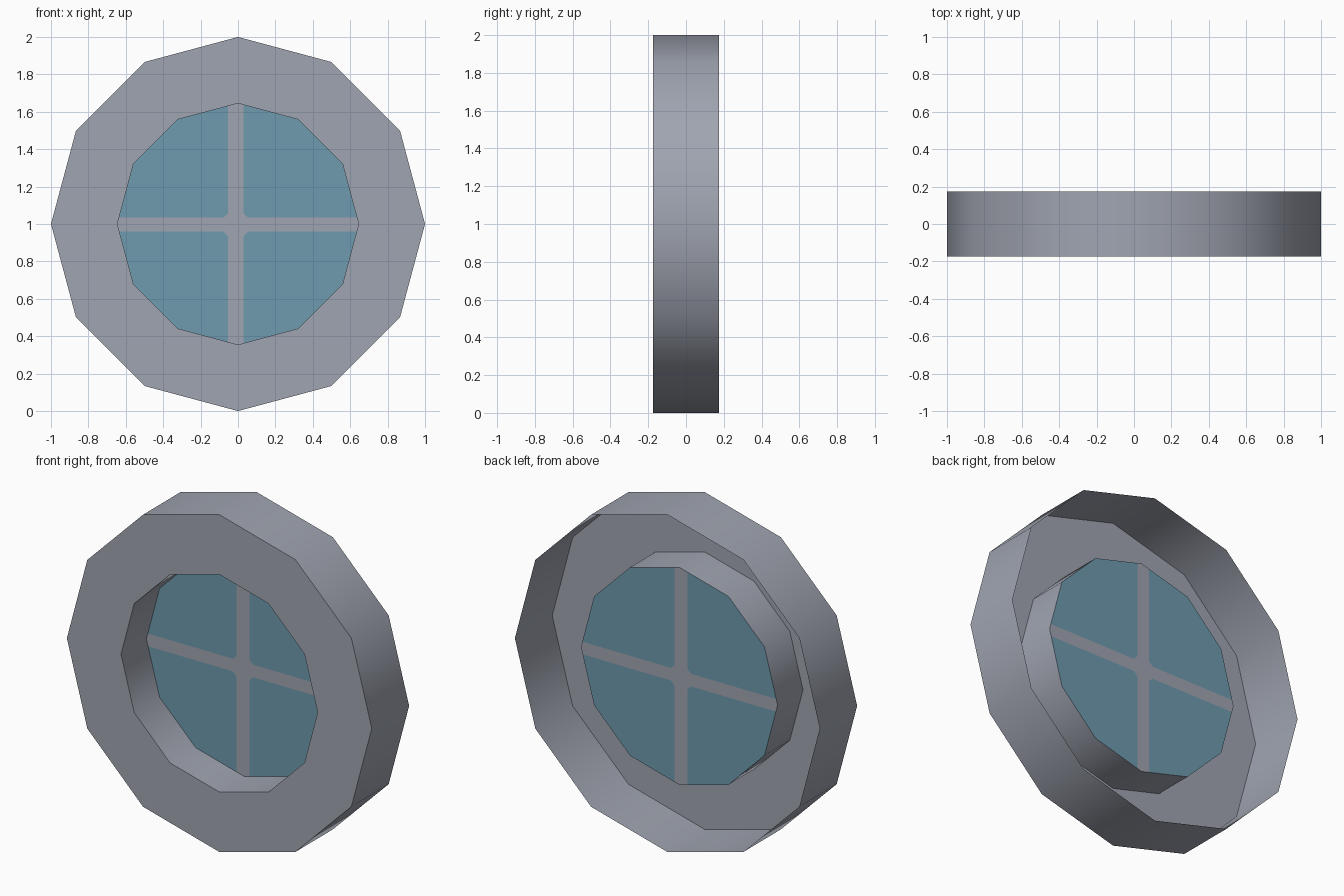
import bpy, bmesh, math
from mathutils import Vector

if "Cube" in bpy.data.objects:
    bpy.data.objects.remove(bpy.data.objects["Cube"])

SIDES, CENTRE_Z = 12, 1.0
OUTER, INNER = 1.0, 0.645
FRONT, BACK, PANE_Y = -0.175, 0.175, 0.063
BAR_X, BAR_Z = (-0.053, 0.03), (0.959, 1.034)


def material(name, colour):
    m = bpy.data.materials.new(name)
    m.diffuse_color = (*colour, 1)
    m.use_nodes = True
    m.node_tree.nodes["Principled BSDF"].inputs["Base Color"].default_value = m.diffuse_color
    return m


def ring(bm, radius, y):
    angles = [2 * math.pi * i / SIDES for i in range(SIDES)]
    return [bm.verts.new((radius * math.cos(a), y, CENTRE_Z + radius * math.sin(a))) for a in angles]


def finish(bm, name, mats):
    mesh = bpy.data.meshes.new(name)
    bm.to_mesh(mesh)
    bm.free()
    obj = bpy.data.objects.new(name, mesh)
    bpy.context.collection.objects.link(obj)
    for m in mats:
        mesh.materials.append(m)
    return obj


grey = material("frame grey", (0.352, 0.376, 0.440))
blue = material("glass blue", (0.156, 0.328, 0.429))

# Round frame: outer wall, front face and inner sleeve, open at the back
bm = bmesh.new()
loops = [ring(bm, r, y) for r, y in ((OUTER, BACK), (OUTER, FRONT), (INNER, FRONT), (INNER, PANE_Y))]
for a, b in zip(loops, loops[1:]):
    for i in range(SIDES):
        j = (i + 1) % SIDES
        bm.faces.new((a[i], a[j], b[j], b[i]))
frame = finish(bm, "window_frame", [grey])
bpy.context.view_layer.objects.active = frame
frame.select_set(True)
bpy.ops.object.shade_smooth_by_angle(angle=math.radians(40))

# Pane: one flat disc cut along the edges of the cross bars
bm = bmesh.new()
bm.faces.new(ring(bm, INNER, PANE_Y))
cuts = [(Vector((x, 0, 0)), Vector((1, 0, 0))) for x in BAR_X]
cuts += [(Vector((0, 0, z)), Vector((0, 0, 1))) for z in BAR_Z]
for co, no in cuts:
    bmesh.ops.bisect_plane(bm, geom=bm.verts[:] + bm.edges[:] + bm.faces[:],
                           plane_co=co, plane_no=no, dist=1e-5)

# Clip the inner corners of the four glass panels
corners = [v for v in bm.verts if abs(v.co.x) < 0.1 and abs(v.co.z - CENTRE_Z) < 0.1]
bmesh.ops.bevel(bm, geom=corners, offset=0.024, segments=1, affect='VERTICES')

# Large panels beyond the bars are glass, the rest are bars
for f in bm.faces:
    c = f.calc_center_median()
    in_bar = BAR_X[0] < c.x < BAR_X[1] or BAR_Z[0] < c.z < BAR_Z[1]
    f.material_index = 1 if f.calc_area() > 0.1 and not in_bar else 0
finish(bm, "pane_with_cross_bars", [grey, blue])
